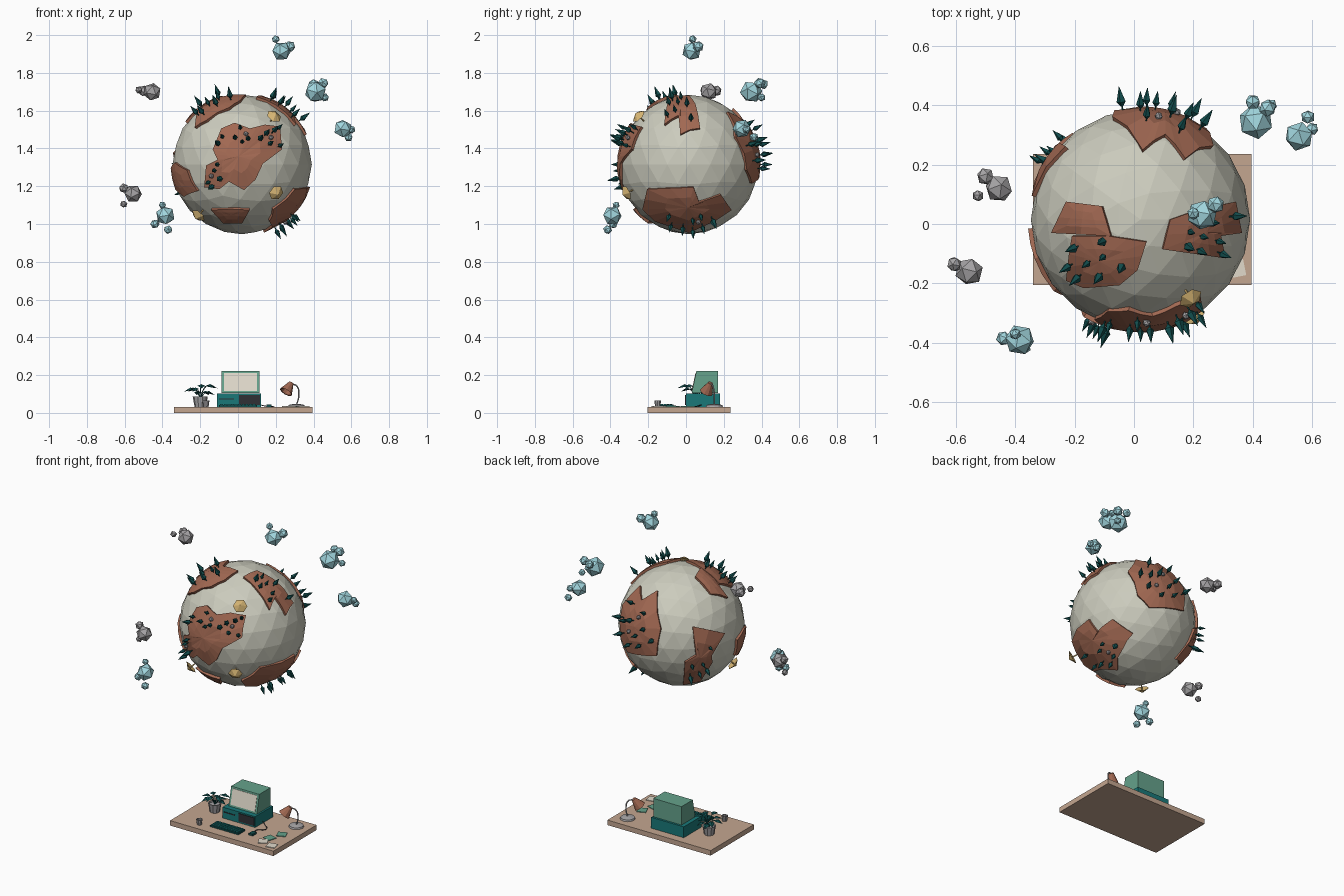
import bpy, bmesh, math, random
from mathutils import Vector, Matrix

if "Cube" in bpy.data.objects:
    bpy.data.objects.remove(bpy.data.objects["Cube"])
random.seed(4)
C = Vector((0.022, 0.015, 1.315))  # planet centre
R = 0.369

def mat(name, *c):
    m = bpy.data.materials.new(name)
    m.diffuse_color = (*c, 1)
    m.use_nodes = True
    m.node_tree.nodes["Principled BSDF"].inputs["Base Color"].default_value = m.diffuse_color
    return m
SAND = mat("pale ground", .60, .60, .51)
BROWN = mat("brown", .36, .14, .085)
DARK = mat("dark teal", .006, .075, .075)
TEAL = mat("teal", .01, .19, .19)
GREEN = mat("soft green", .13, .36, .26)
BLUE = mat("ice blue", .36, .68, .74)
GREY = mat("grey", .38, .37, .38)
WOOD = mat("desk wood", .55, .38, .28)
TAN = mat("tan", .70, .48, .18)
CREAM = mat("cream", .75, .70, .60)
BLACK = mat("charcoal", .03, .03, .035)

def obj(name, bm, m):
    bmesh.ops.recalc_face_normals(bm, faces=bm.faces)
    me = bpy.data.meshes.new(name)
    bm.to_mesh(me); bm.free()
    me.materials.append(m)
    o = bpy.data.objects.new(name, me)
    bpy.context.collection.objects.link(o)
    return o

def copy_of(name, src, p, n, s=1):
    o = bpy.data.objects.new(name, src.data)
    bpy.context.collection.objects.link(o)
    o.location, o.scale = p, (s, s, s)
    o.rotation_mode = 'QUATERNION'
    o.rotation_quaternion = Vector(n).to_track_quat('Z', 'Y')
    return o

def box(name, lo, hi, m, top_shift=0):
    bm = bmesh.new()
    lo, hi = Vector(lo), Vector(hi)
    bmesh.ops.create_cube(bm, size=1)
    for v in bm.verts:
        up, front = v.co.z > 0, v.co.y < 0
        v.co = Vector([(lo[i] + hi[i]) / 2 + v.co[i] * (hi[i] - lo[i]) for i in range(3)])
        if up and front:
            v.co.y += top_shift
    return obj(name, bm, m)

def lathe(name, prof, n, m, loc=(0, 0, 0)):
    """Stack of rings (radius, height) with n sides."""
    bm = bmesh.new()
    rings = [[bm.verts.new((r * math.cos(a * math.tau / n), r * math.sin(a * math.tau / n), z))
              for a in range(n)] for r, z in prof]
    for a, b in zip(rings, rings[1:]):
        for i in range(n):
            bm.faces.new((a[i], a[(i + 1) % n], b[(i + 1) % n], b[i]))
    bm.faces.new(rings[0]); bm.faces.new(rings[-1])
    bmesh.ops.remove_doubles(bm, verts=bm.verts, dist=1e-5)
    o = obj(name, bm, m)
    o.location = loc
    return o

def tube(name, pts, r, m):
    cu = bpy.data.curves.new(name, 'CURVE')
    cu.dimensions, cu.bevel_depth, cu.bevel_resolution = '3D', r, 1
    cu.resolution_u, cu.use_fill_caps = 5, True
    sp = cu.splines.new('BEZIER')
    sp.bezier_points.add(len(pts) - 1)
    for b, p in zip(sp.bezier_points, pts):
        b.co, b.handle_left_type, b.handle_right_type = p, 'AUTO', 'AUTO'
    cu.materials.append(m)
    o = bpy.data.objects.new(name, cu)
    bpy.context.collection.objects.link(o)

# Planet
bm = bmesh.new()
bmesh.ops.create_icosphere(bm, subdivisions=3, radius=R)
obj("planet", bm, SAND).location = C

# Directions from which land outlines are projected onto the planet
X, Y, Z = Vector((1, 0, 0)), Vector((0, 1, 0)), Vector((0, 0, 1))
r_bl, t_bl = Vector((-.819, -.574, 0)), Vector((-.52, .742, .423))
VIEW = dict(front=(X, Z, -Y), top=(X, Y, Z), right=(Y, Z, X), back=(X, Z, Y),
            left=(Y, Z, -X), back_left=(r_bl, t_bl.cross(r_bl), t_bl))

def direction(view, p):
    a, b, t = VIEW[view]
    w = math.sqrt(max(.378 ** 2 - p[0] ** 2 - p[1] ** 2, 0))
    return (a * p[0] + b * p[1] + t * w).normalized()

def land(name, view, pts):
    out = []
    for a, b in zip(pts, pts[1:] + pts[:1]):
        out += [Vector(a), (Vector(a) + Vector(b)) / 2]
    mid = sum(out, Vector((0, 0))) / len(out)
    bm = bmesh.new()
    rings = [[bm.verts.new(direction(view, mid.lerp(p, t)) * r) for p in out]
             for t, r in ((1, .345), (1, .380), (.5, .381))]
    n = len(out)
    for a, b in zip(rings, rings[1:]):
        for i in range(n):
            bm.faces.new((a[i], a[(i + 1) % n], b[(i + 1) % n], b[i]))
    c = bm.verts.new(direction(view, mid) * .381)
    for i in range(n):
        bm.faces.new((rings[2][i], rings[2][(i + 1) % n], c))
    obj(name, bm, BROWN).location = C

land("front_land", "front", [(-.155, .08), (-.11, .19), (-.04, .22), (.04, .19), (.12, .21), (.2, .2),
     (.21, .08), (.11, .005), (.07, -.08), (.01, -.135), (-.07, -.09), (-.12, -.13), (-.2, -.12), (-.19, -.005), (-.13, .025)])
land("top_left_land", "top", [(-.23, -.055), (-.11, -.055), (.02, -.075), (-.01, -.17), (-.07, -.22),
     (-.19, -.23), (-.25, -.205), (-.24, -.115)])
land("top_left_tip", "top", [(-.25, .06), (-.13, .045), (-.1, -.055), (-.3, -.045)])
land("top_right_land", "top", [(.1, 0), (.2, .035), (.32, .06), (.34, -.045), (.27, -.055), (.285, -.13), (.18, -.115), (.075, -.1)])
land("back_land", "back", [(-.095, .12), (.007, .297), (.083, .233), (.15, .28), (.245, .147), (.22, -.03), (.15, -.1), (.06, -.08), (-.08, -.05)])
land("left_back_land", "back_left", [(.065, -.02), (.253, -.06), (.176, -.19), (.18, -.23), (.11, -.34), (.01, -.36), (.02, -.23), (.085, -.19)])
land("left_land", "left", [(-.03, -.02), (-.13, .01), (-.24, -.03), (-.26, -.14), (-.14, -.17), (-.04, -.13)])
land("lower_right_land", "right", [(-.245, -.237), (-.22, -.13), (.025, -.12), (.055, -.2), (.17, -.16),
     (.225, -.24), (.135, -.30), (0, -.36), (-.18, -.30)])
land("lower_front_land", "front", [(-.165, -.24), (-.06, -.235), (.04, -.24), (0, -.31), (-.1, -.31)])

# Pointed trees standing on the land
TREES = dict(
    front=[(-.12, .105), (-.1, .14), (-.035, .135), (-.01, .185), (0, .115), (.03, .13), (.09, .13), (.12, .155),
           (.16, .17), (.185, .185), (.14, .105), (.19, .095), (-.17, -.09), (-.14, -.03), (-.125, 0), (-.11, -.07), (-.15, -.11)],
    top=[(-.21, -.09), (-.12, -.07), (-.12, -.12), (-.17, -.14), (-.23, -.15), (-.2, -.185), (-.13, -.18), (-.06, -.15),
         (.16, -.04), (.225, -.01), (.3, .01), (.19, -.1), (.25, -.07), (.26, -.11), (.2, -.055), (.15, -.085)],
    back=[(-.06, .05), (0, .1), (.05, .05), (.1, .12), (.15, .1), (.2, .1), (.17, .02), (.1, -.02), (.02, .18), (.13, .2), (.02, 0)],
    back_left=[(.06, -.24), (.1, -.28), (.05, -.3), (.12, -.23), (.16, -.14), (.14, -.26)],
    right=[(-.09, -.31), (-.03, -.32), (.02, -.335), (.07, -.315), (.12, -.28), (.02, -.28), (-.1, -.26), (.06, -.26)])
tree = None
for view, pts in TREES.items():
    for p in pts:
        n, s = direction(view, p), random.uniform(.7, 1.1)
        if tree is None:
            tree = lathe("tree", [(.003, -.01), (.003, .01), (.016, .026), (0, .078)], 5, DARK)
            tree.rotation_mode = 'QUATERNION'
            tree.location, tree.rotation_quaternion = C + n * .378, n.to_track_quat('Z', 'Y')
        else:
            copy_of("tree", tree, C + n * .378, n, s)

# Clusters of icosahedra: clouds and small rocks
def ball(name, p, r, m):
    bm = bmesh.new()
    bmesh.ops.create_icosphere(bm, subdivisions=1, radius=r)
    o = obj(name, bm, m)
    o.location = p
    o.rotation_euler = [random.uniform(0, 3) for _ in range(3)]

for view, p in (("front", (.02, .16)), ("front", (-.16, -.06)), ("back", (.06, .15)), ("right", (.05, -.3)), ("front", (.15, .14)), ("back", (.12, .05))):
    ball("rock", C + direction(view, p) * .385, .014, GREY)

for name, m, main, smalls in (
    ("cloud", BLUE, (.23, .03, 1.915, .052), [(.2, .035, 1.978, .022), (.275, .065, 1.94, .03)]),
    ("cloud", BLUE, (.41, .345, 1.70, .06), [(.4, .41, 1.74, .027), (.45, .39, 1.745, .03), (.46, .40, 1.67, .022)]),
    ("cloud", BLUE, (.555, .295, 1.505, .05), [(.585, .36, 1.46, .024), (.6, .32, 1.5, .022)]),
    ("cloud", BLUE, (-.385, -.39, 1.045, .052), [(-.44, -.385, 1.0, .025), (-.37, -.415, .97, .024), (-.4, -.37, 1.1, .02)]),
    ("grey_cloud", GREY, (-.455, .12, 1.70, .048), [(-.5, .16, 1.705, .03), (-.525, .095, 1.71, .02)]),
    ("grey_cloud", GREY, (-.555, -.16, 1.16, .048), [(-.605, -.135, 1.19, .026), (-.605, -.14, 1.105, .02)])):
    for q in [main] + smalls:
        ball(name, q[:3], q[3], m)

# Parasols on the planet
for d in ((.165, -.26, .25), (.18, -.33, -.15), (-.24, -.2, -.28)):
    n = Vector(d).normalized()
    pole = lathe("parasol_pole", [(.004, -.02), (.004, .06)], 5, TAN)
    shade = lathe("parasol_shade", [(0, .048), (.042, .04), (0, .066)], 6, TAN)
    for o in (pole, shade):
        o.location, o.rotation_mode = C + n * .365, 'QUATERNION'
        o.rotation_quaternion = n.to_track_quat('Z', 'Y')

# Desk and computer
T = .032
box("desk_top", (-.34, -.205, 0), (.395, .235, T), WOOD)
box("computer_case", (-.11, 0, T), (.122, .18, .102), TEAL)
box("drive_panel", (.005, -.004, .042), (.116, .01, .094), BLACK)
box("drive_slot", (-.1, -.003, .07), (-.02, .01, .076), BLACK)
box("monitor", (-.087, .03, .104), (.113, .17, .222), GREEN, .025)
o = box("screen", (-.074, .0295, .116), (.1, .06, .212), CREAM, .021)

# Keyboard with keys, mouse and cable
box("keyboard", (-.1, -.14, T), (.1, -.07, T + .01), DARK)
for i in range(10):
    for j in range(4):
        x, y = -.094 + i * .019, -.135 + j * .016
        box("key", (x, y, T + .01), (x + .015, y + .012, T + .015), TEAL)
box("mouse", (.15, -.105, T), (.178, -.065, T + .012), DARK)
tube("mouse_cable", [(.164, -.066, T + .004), (.15, -.03, T + .003), (.19, .01, T + .003), (.15, .06, T + .003), (.12, .08, T + .01)], .0025, BLACK)

# Note papers and cup
for x, y, a, m in ((.345, -.15, .2, CREAM), (.275, -.07, -.3, GREEN), (.305, .01, .4, GREEN), (.27, -.13, .5, CREAM)):
    o = box("note", (-.028, -.028, 0), (.028, .028, .004), m)
    o.location, o.rotation_euler.z = (x, y, T), a
lathe("cup", [(.014, 0), (.019, .034), (.015, .034), (.012, .008)], 10, GREY, (-.17, -.15, T))

# Potted plant with drooping leaves
P = Vector((-.2, .05, T))
lathe("plant_pot", [(.03, 0), (.04, .055), (.034, .055), (.033, .045)], 10, GREY, P)
for i in range(9):
    a, l = i * 2.4, .065 + .02 * (i % 3) / 2
    h = .075 + .035 * (i % 3) / 2
    d, s = Vector((math.cos(a), math.sin(a), 0)), Vector((-math.sin(a), math.cos(a), 0))
    tube("leaf_stem", [P + Z * .045, P + d * l * .2 + Z * h * .8, P + d * l * .4 + Z * h], .002, DARK)
    bm = bmesh.new()
    v = [bm.verts.new(q) for q in (d * l * .35 + Z * h, d * l * .7 + s * .02 + Z * (h + .002),
                                   d * (l + .012) + Z * (h - .012), d * l * .7 - s * .02 + Z * (h + .002), d * l * .7 + Z * (h + .01))]
    for f in ((0, 1, 4), (1, 2, 4), (2, 3, 4), (3, 0, 4), (0, 3, 2, 1)):
        bm.faces.new([v[k] for k in f])
    obj("leaf", bm, DARK).location = P

# Desk lamp
L = Vector((.31, .15, T))
lathe("lamp_base", [(.045, 0), (.042, .01), (.012, .016)], 12, GREY, L)
tube("lamp_arm", [L + Z * .01, L + Vector((.012, 0, .06)), L + Vector((.002, -.008, .11)), L + Vector((-.03, -.02, .122))], .004, GREY)
shade = lathe("lamp_shade", [(.014, 0), (.018, .012), (.036, .06), (.031, .058), (.012, .01)], 10, BROWN)
shade.location = L + Vector((-.028, -.02, .126))
shade.rotation_mode = 'QUATERNION'
shade.rotation_quaternion = Vector((-.5, -.4, -.85)).to_track_quat('Z', 'Y')
